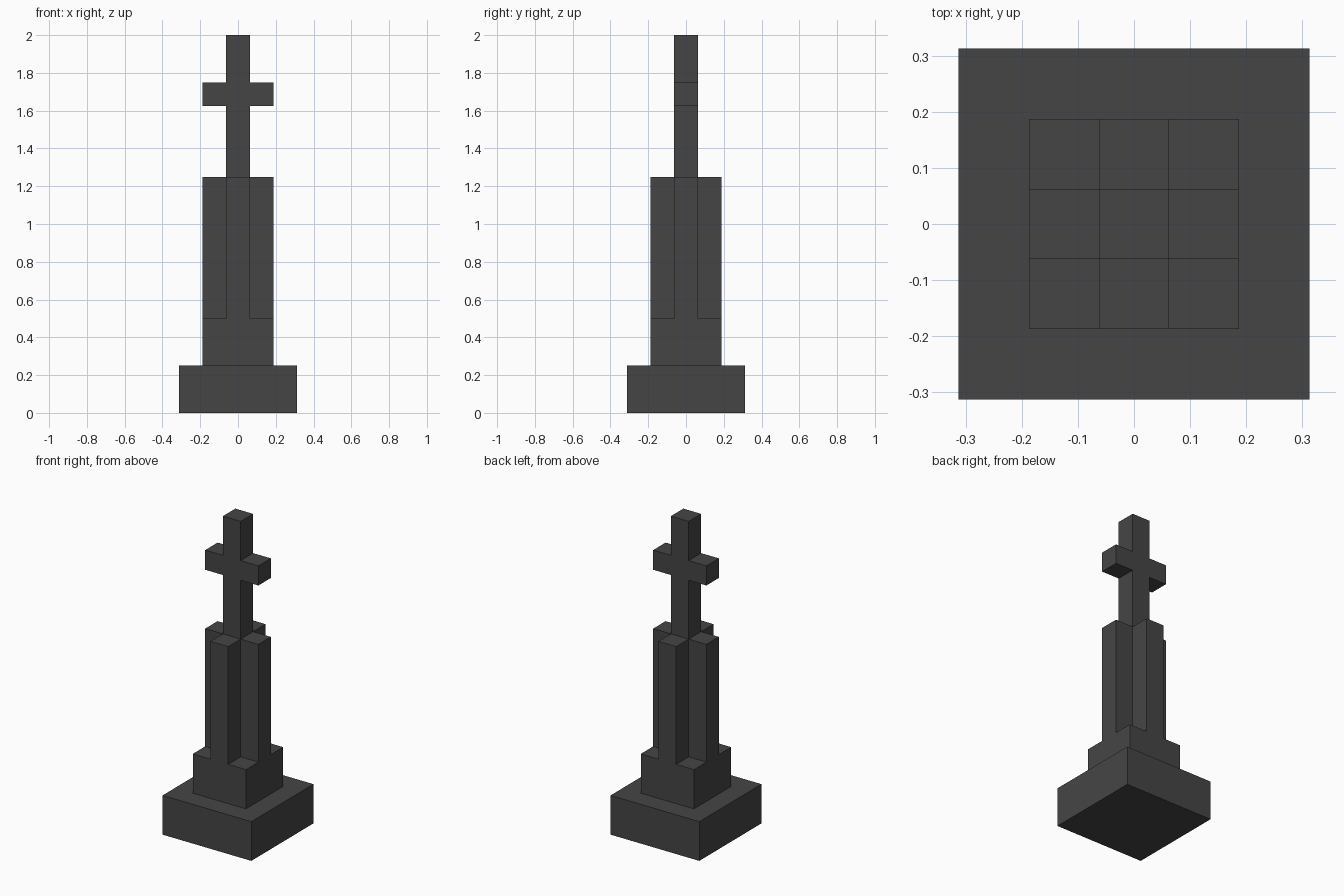
import bpy, bmesh

if "Cube" in bpy.data.objects:
    bpy.data.objects.remove(bpy.data.objects["Cube"])

U = 1 / 16  # the model sits on a 1/16 unit grid

stone = bpy.data.materials.new("dark grey stone")
stone.diffuse_color = (0.06, 0.06, 0.06, 1)
stone.use_nodes = True
stone.node_tree.nodes["Principled BSDF"].inputs["Base Color"].default_value = stone.diffuse_color


def prism(name, outline, start, depth, axis="z"):
    """Extrude a closed outline (grid units) along z, or along y for a front profile."""
    bm = bmesh.new()
    if axis == "z":
        pts, vec = [(a, b, start) for a, b in outline], (0, 0, depth)
    else:
        pts, vec = [(a, start, b) for a, b in outline], (0, depth, 0)
    face = bm.faces.new([bm.verts.new([c * U for c in p]) for p in pts])
    ext = bmesh.ops.extrude_face_region(bm, geom=[face], use_keep_orig=True)
    verts = [g for g in ext["geom"] if isinstance(g, bmesh.types.BMVert)]
    bmesh.ops.translate(bm, verts=verts, vec=[c * U for c in vec])
    bmesh.ops.recalc_face_normals(bm, faces=bm.faces)
    mesh = bpy.data.meshes.new(name)
    bm.to_mesh(mesh)
    bm.free()
    mesh.materials.append(stone)
    obj = bpy.data.objects.new(name, mesh)
    bpy.context.collection.objects.link(obj)
    return obj


def square(r):
    return [(-r, -r), (r, -r), (r, r), (-r, r)]


# Stepped base
prism("base_slab", square(5), 0, 4)
prism("plinth", square(3), 4, 4)

# Shaft with a plus-shaped plan, arms flush with the plinth
quarter = [(1, -3), (1, -1), (3, -1)]
plus = []
for _ in range(4):
    plus += quarter
    quarter = [(-y, x) for x, y in quarter]
prism("shaft", plus, 8, 12)

# Cross, cut as one front profile
right = [(1, 20), (1, 26), (3, 26), (3, 28), (1, 28), (1, 32)]
prism("cross", right + [(-x, z) for x, z in reversed(right)], -1, 2, axis="y")
